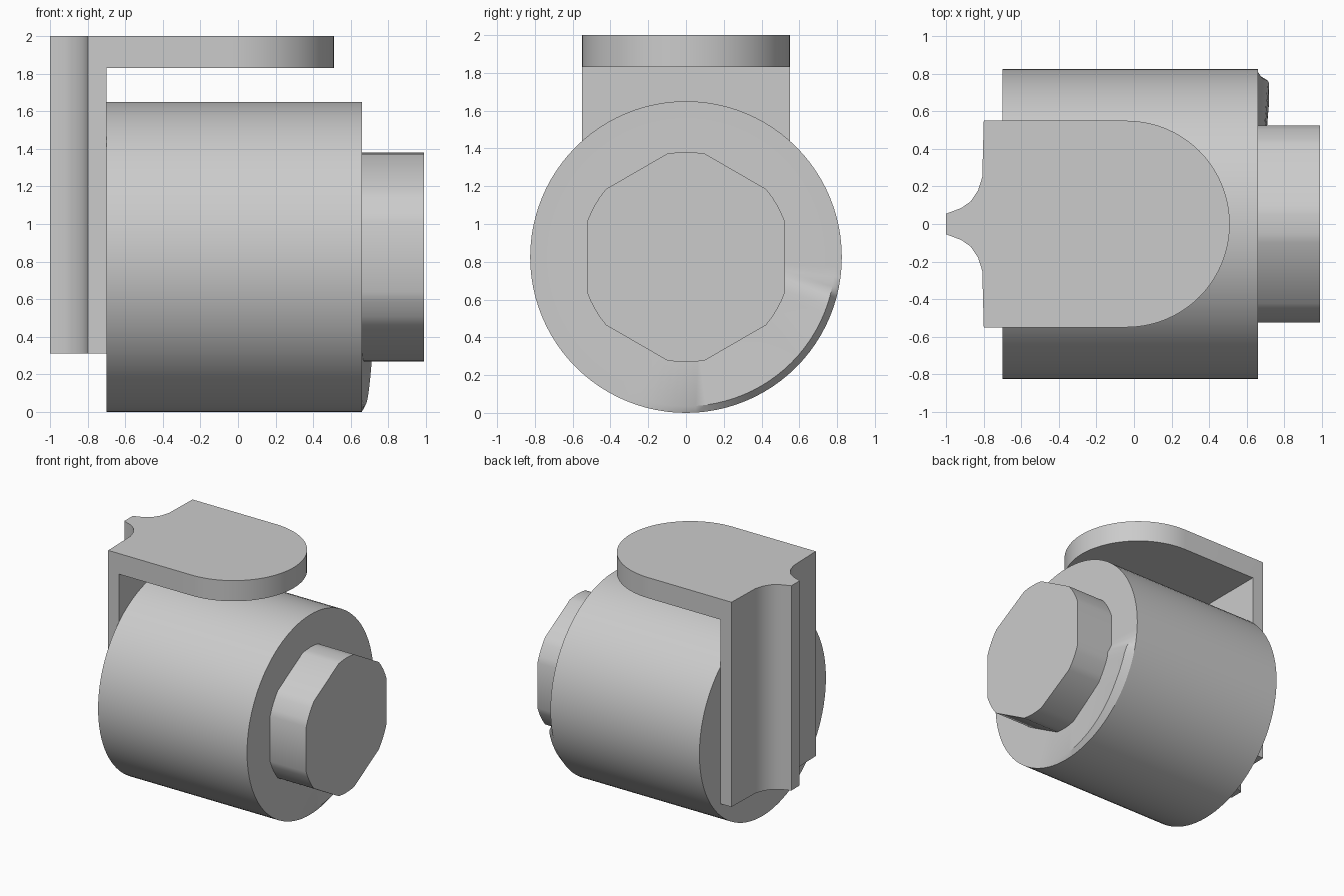
import bpy
import bmesh
from math import sin, cos, pi, radians
from mathutils import Vector

cube = bpy.data.objects.get("Cube")
if cube:
    bpy.data.objects.remove(cube, do_unlink=True)

grey = bpy.data.materials.new("plain grey")
grey.use_nodes = True
colour = (0.6, 0.6, 0.6, 1)
grey.diffuse_color = colour
grey.node_tree.nodes["Principled BSDF"].inputs["Base Color"].default_value = colour

R = 0.825        # barrel radius, also the axis height
BACK, FACE, TIP = -0.70, 0.66, 0.99


def finish(name, bm, angle=30):
    bmesh.ops.recalc_face_normals(bm, faces=bm.faces)
    mesh = bpy.data.meshes.new(name)
    bm.to_mesh(mesh)
    bm.free()
    mesh.materials.append(grey)
    obj = bpy.data.objects.new(name, mesh)
    bpy.context.collection.objects.link(obj)
    bpy.ops.object.select_all(action='DESELECT')
    obj.select_set(True)
    bpy.context.view_layer.objects.active = obj
    bpy.ops.object.shade_smooth_by_angle(angle=radians(angle))
    return obj


def prism(name, points, offset):
    bm = bmesh.new()
    base = bm.faces.new([bm.verts.new(p) for p in points])
    top = bmesh.ops.extrude_face_region(bm, geom=[base])["geom"]
    verts = [g for g in top if isinstance(g, bmesh.types.BMVert)]
    bmesh.ops.translate(bm, verts=verts, vec=Vector(offset))
    return finish(name, bm)


def on_axis(x, r, a):
    return (x, r * cos(a), R + r * sin(a))


def lip(a):
    """Height of the dent-like swelling on the end face at an angle in degrees."""
    if a < 250 or a > 352:
        return 0
    return 0.06 * min((a - 250) / 75, 1, (352 - a) / 8)


# Barrel: rings lofted along x, the end face swelling at its lower back
bm = bmesh.new()
N = 96
rings = []
for x, r, swell in ((BACK, R, 0), (FACE, R, 0), (FACE, 0.79, 1), (FACE, 0.5, 0.6)):
    rings.append([bm.verts.new(on_axis(x + swell * lip(360 * i / N), r, 2 * pi * i / N))
                  for i in range(N)])
for a, b in zip(rings, rings[1:]):
    for i in range(N):
        j = (i + 1) % N
        bm.faces.new((a[i], a[j], b[j], b[i]))
bm.faces.new(rings[0])
bm.faces.new(rings[-1])
finish("barrel", bm)

# Hexagonal end boss with rounded corners
corners = [on_axis(FACE, 0.556, radians(30 + 60 * k + d))
           for k in range(6) for d in (-10.4, -5, 0, 5, 10.4)]
prism("hex_boss", corners, (TIP - FACE, 0, 0))

# Bracket outline: tongue with a round end, and a flared rib at the rear
W = 0.55
flare = [(-0.80, W), (-0.808, 0.25), (-0.83, 0.18), (-0.87, 0.12), (-0.92, 0.085), (-1, 0.055)]
arc = [(-0.04 + W * cos(t), W * sin(t)) for t in (pi * (i / 40 - 0.5) for i in range(41))]
outline = arc + flare + [(x, -y) for x, y in reversed(flare)]
bracket = prism("bracket", [(x, y, 0.31) for x, y in outline], (0, 0, 1.69))

# Hollow below the tongue, leaving an L shape
hollow = prism("hollow_cutter", [(BACK, -1, 0), (1, -1, 0), (1, 1, 0), (BACK, 1, 0)], (0, 0, 1.83))
hollow.hide_render = True
cut = bracket.modifiers.new("hollow", 'BOOLEAN')
cut.operation = 'DIFFERENCE'
cut.solver = 'EXACT'
cut.object = hollow
bpy.ops.object.select_all(action='DESELECT')
bracket.select_set(True)
bpy.context.view_layer.objects.active = bracket
while bracket.modifiers:
    bpy.ops.object.modifier_apply(modifier=bracket.modifiers[0].name)
bpy.data.objects.remove(hollow, do_unlink=True)
bpy.ops.object.shade_smooth_by_angle(angle=radians(30))
